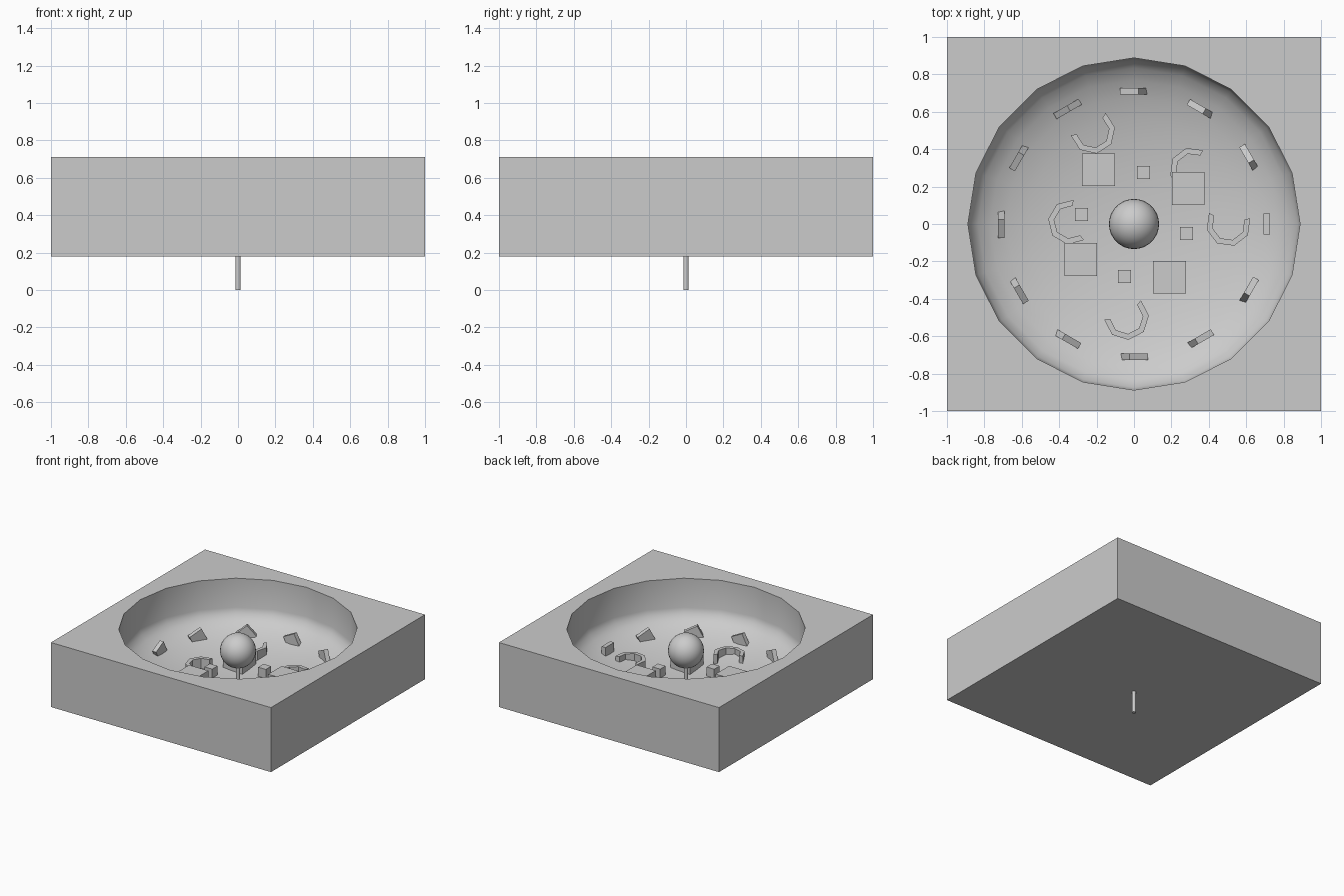
import bpy, bmesh, math
from mathutils import Matrix

if "Cube" in bpy.data.objects:
    bpy.data.objects.remove(bpy.data.objects["Cube"])

TOP, BOTTOM = 0.71, 0.18


def add_mesh(name, bm, smooth=False):
    bmesh.ops.recalc_face_normals(bm, faces=bm.faces)
    for f in bm.faces:
        f.smooth = smooth
    me = bpy.data.meshes.new(name)
    bm.to_mesh(me)
    bm.free()
    ob = bpy.data.objects.new(name, me)
    bpy.context.collection.objects.link(ob)
    return ob


def add_box(name, size, matrix):
    bm = bmesh.new()
    bmesh.ops.create_cube(bm, size=1, matrix=matrix @ Matrix.Diagonal((*size, 1)))
    return add_mesh(name, bm)


def add_slab(name, x, y, side, z0, z1):
    return add_box(name, (side, side, z1 - z0), Matrix.Translation((x, y, (z0 + z1) / 2)))


# Square block with a round dished pit
tub = add_slab("basin_block", 0, 0, 2, BOTTOM, TOP)

R, WALL_Z, DEPTH, SIDES, RINGS = 0.888, 0.47, 0.25, 20, 9
profile = [(R, TOP + 0.1)]
for i in range(RINGS):
    t = math.pi / 2 * i / RINGS
    profile.append((R * math.cos(t), WALL_Z - DEPTH * math.sin(t)))
bm = bmesh.new()
rings = [[bm.verts.new((r * math.cos(2 * math.pi * k / SIDES),
                        r * math.sin(2 * math.pi * k / SIDES), z))
          for k in range(SIDES)] for r, z in profile]
tip = bm.verts.new((0, 0, WALL_Z - DEPTH))
bm.faces.new(rings[0])
for k in range(SIDES):
    n = (k + 1) % SIDES
    for a, b in zip(rings, rings[1:]):
        bm.faces.new((a[k], a[n], b[n], b[k]))
    bm.faces.new((rings[-1][k], rings[-1][n], tip))
cutter = add_mesh("pit_cutter", bm, smooth=True)
cutter.hide_render = True

mod = tub.modifiers.new("pit", "BOOLEAN")
mod.operation = "DIFFERENCE"
mod.solver = "EXACT"
mod.object = cutter
bpy.context.view_layer.objects.active = tub
tub.select_set(True)
bpy.ops.object.modifier_apply(modifier="pit")
bpy.ops.object.shade_smooth_by_angle(angle=math.radians(35))
bpy.data.objects.remove(cutter, do_unlink=True)

# Ball on a thin post that pokes out below
bm = bmesh.new()
bmesh.ops.create_cone(bm, cap_ends=True, segments=16, radius1=0.014, radius2=0.014,
                      depth=0.5, matrix=Matrix.Translation((0, 0, 0.25)))
add_mesh("post", bm)
bm = bmesh.new()
bmesh.ops.create_uvsphere(bm, u_segments=32, v_segments=16, radius=0.134,
                          matrix=Matrix.Translation((0, 0, 0.53)))
add_mesh("ball", bm, smooth=True)

# Ring of twelve tilted stones
tilts = {0: 0, 120: -40}
for a in range(0, 360, 30):
    ang = math.radians(a)
    m = (Matrix.Translation((0.71 * math.cos(ang), 0.71 * math.sin(ang), 0.335))
         @ Matrix.Rotation(ang - math.pi / 2, 4, "Z")
         @ Matrix.Rotation(math.radians(tilts.get(a, -27)), 4, "Y"))
    add_box(f"tilted_stone_{a}", (0.11, 0.035, 0.11), m)

# Large and small square blocks
for i, (x, y) in enumerate([(-0.19, 0.29), (0.29, 0.19), (-0.285, -0.19), (0.19, -0.285)]):
    add_slab(f"large_block_{i}", x, y, 0.175, 0.22, 0.35)
for i, (x, y) in enumerate([(0.05, 0.275), (-0.28, 0.05), (0.28, -0.05), (-0.05, -0.28)]):
    add_slab(f"small_block_{i}", x, y, 0.07, 0.22, 0.305)


# Open curved walls, five straight segments each
def curved_wall(name, x, y, start):
    bm = bmesh.new()
    cols = []
    for k in range(6):
        a = math.radians(start + 45 * k)
        cols.append([bm.verts.new((x + r * math.cos(a), y + r * math.sin(a), z))
                     for r, z in ((0.12, 0.22), (0.12, 0.33), (0.088, 0.33), (0.088, 0.22))])
    for a, b in zip(cols, cols[1:]):
        for j in range(4):
            bm.faces.new((a[j], a[(j + 1) % 4], b[(j + 1) % 4], b[j]))
    bm.faces.new(cols[0])
    bm.faces.new(cols[-1])
    add_mesh(name, bm)


for i, spec in enumerate([(0.505, 0, 150), (-0.22, 0.495, 190), (-0.34, 0.01, 82),
                          (-0.04, -0.5, 185), (0.31, 0.29, 60)]):
    curved_wall(f"curved_wall_{i}", *spec)
